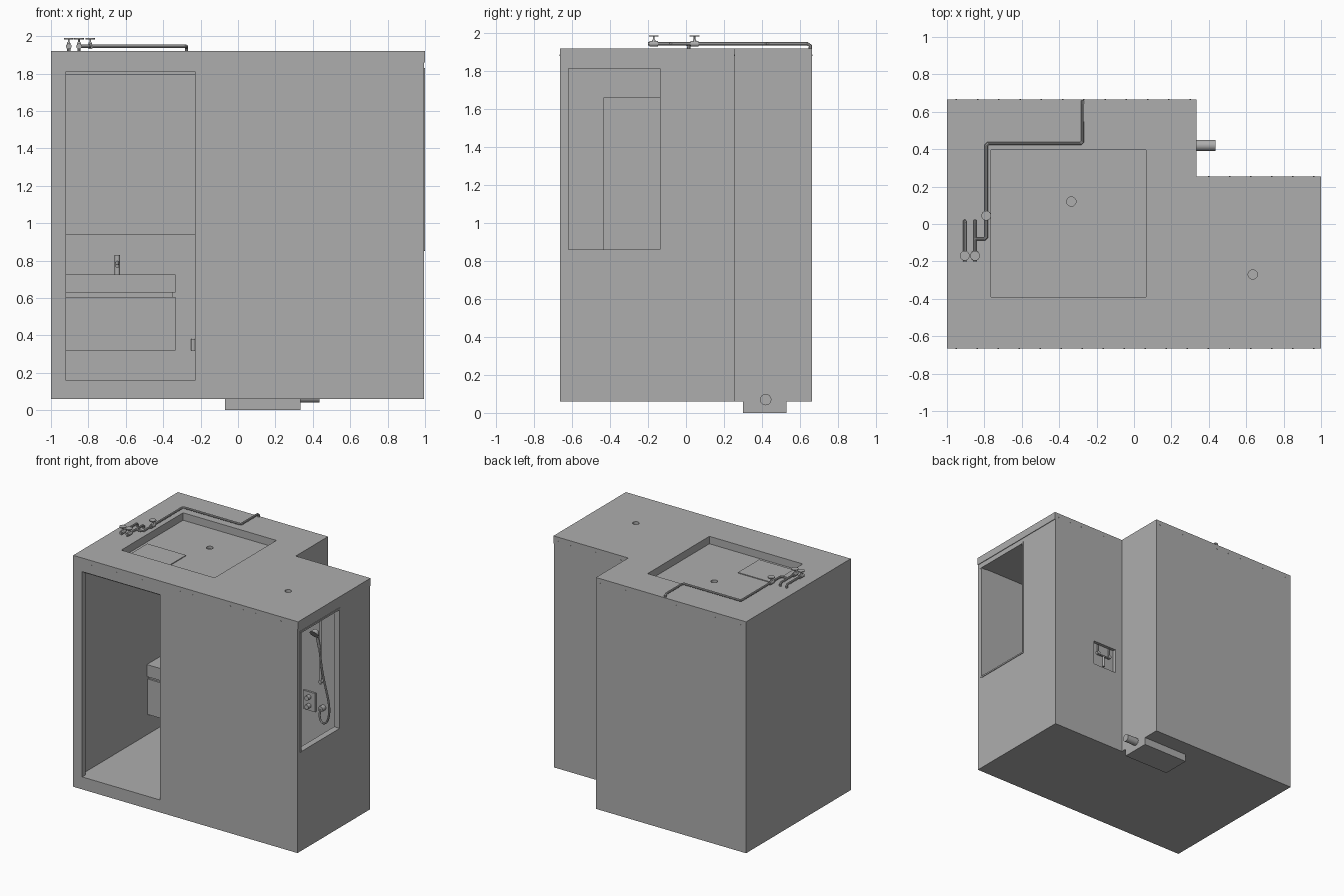
import bpy, bmesh
from mathutils import Vector

cube = bpy.data.objects.get("Cube")
if cube:
    bpy.data.objects.remove(cube, do_unlink=True)

GREY = bpy.data.materials.new("plain_grey")
GREY.use_nodes = True
GREY.diffuse_color = (0.42, 0.42, 0.42, 1)
GREY.node_tree.nodes["Principled BSDF"].inputs["Base Color"].default_value = GREY.diffuse_color


def add_mesh(name, bm):
    bmesh.ops.recalc_face_normals(bm, faces=bm.faces)
    me = bpy.data.meshes.new(name)
    bm.to_mesh(me)
    bm.free()
    me.materials.append(GREY)
    ob = bpy.data.objects.new(name, me)
    bpy.context.collection.objects.link(ob)
    return ob


def activate(ob):
    bpy.ops.object.select_all(action='DESELECT')
    ob.select_set(True)
    bpy.context.view_layer.objects.active = ob


def prism(name, outline, z0, z1):
    bm = bmesh.new()
    face = bm.faces.new([bm.verts.new((x, y, z0)) for x, y in outline])
    up = bmesh.ops.extrude_face_region(bm, geom=[face])["geom"]
    bmesh.ops.translate(bm, vec=(0, 0, z1 - z0),
                        verts=[v for v in up if isinstance(v, bmesh.types.BMVert)])
    return add_mesh(name, bm)


def box(name, x, y, z):
    return prism(name, [(x[0], y[0]), (x[1], y[0]), (x[1], y[1]), (x[0], y[1])], *z)


def rod(name, start, end, r, r2=None, sides=24):
    a, b = Vector(start), Vector(end)
    bm = bmesh.new()
    bmesh.ops.create_cone(bm, cap_ends=True, segments=sides, radius1=r,
                          radius2=r if r2 is None else r2, depth=(b - a).length)
    bmesh.ops.rotate(bm, verts=bm.verts, matrix=(b - a).to_track_quat('Z', 'Y').to_matrix())
    bmesh.ops.translate(bm, verts=bm.verts, vec=(a + b) / 2)
    ob = add_mesh(name, bm)
    activate(ob)
    bpy.ops.object.shade_smooth_by_angle()
    return ob


def pipe(name, points, r, smooth=False):
    cu = bpy.data.curves.new(name, 'CURVE')
    cu.dimensions = '3D'
    cu.bevel_depth, cu.bevel_resolution, cu.use_fill_caps = r, 2, True
    sp = cu.splines.new('NURBS' if smooth else 'POLY')
    sp.points.add(len(points) - 1)
    for p, co in zip(sp.points, points):
        p.co = (*co, 1)
    sp.use_endpoint_u = True
    cu.materials.append(GREY)
    ob = bpy.data.objects.new(name, cu)
    bpy.context.collection.objects.link(ob)
    activate(ob)
    bpy.ops.object.convert(target='MESH')
    bpy.ops.object.shade_smooth_by_angle()


def cut(target, *cutters):
    for c in cutters:
        c.hide_render = True
        mod = target.modifiers.new("cut", 'BOOLEAN')
        mod.operation, mod.solver, mod.object = 'DIFFERENCE', 'EXACT', c
        activate(target)
        bpy.ops.object.modifier_apply(modifier=mod.name)
        bpy.data.objects.remove(c, do_unlink=True)


def l_shape(right):
    return [(-1, -.665), (right, -.665), (right, .255), (.335, .255), (.335, .665), (-1, .665)]


# Room shell with its interior, doorway, window and service recess
shell = prism("wall_shell", l_shape(.995), .06, 1.86)
cut(shell,
    prism("room_cut", [(-.95, -.62), (.955, -.62), (.955, .2), (.3, .2), (.3, .63), (-.95, .63)],
          .16, 1.82),
    box("door_cut", (-.92, -.23), (-.7, -.6), (.16, 1.81)),
    box("window_cut", (.9, 1.1), (-.62, -.135), (.86, 1.815)),
    box("service_cut", (.4, .61), (.23, .3), (.73, .93)),
    rod("ceiling_outlet_cut", (-.335, .12, 1.84), (-.335, .12, 1.9), .025))

# Roof slab with a sunken rectangle
roof = prism("roof_slab", l_shape(1), 1.86, 1.92)
cut(roof,
    box("sunken_cut", (-.765, .065), (-.39, .395), (1.8, 2)),
    rod("roof_outlet_cut", (.635, -.27, 1.89), (.635, -.27, 2), .025))
box("roof_hatch", (-.74, -.395), (-.365, -.095), (1.855, 1.866))

# Door lintel and window frame
box("door_lintel", (-.92, -.23), (-.645, -.62), (1.795, 1.812))
box("window_head", (.95, 1), (-.635, -.125), (1.815, 1.83))
box("window_sill", (.95, 1), (-.62, -.125), (.85, .862))
for y in (-.625, -.13):
    box("window_jamb", (.95, 1), (y - .006, y + .006), (.855, 1.82))

# Drain box and outlet below the floor
box("drain_box", (-.07, .335), (.3, .53), (0, .065))
rod("drain_outlet", (.3, .42, .07), (.435, .42, .07), .03)

# Small fixings along the top of the walls
for y, x0, x1, side in ((-.665, -.95, .96, -1), (.255, .4, .96, 1), (.665, -.95, .3, 1)):
    n = round((x1 - x0) / .11)
    for i in range(n + 1):
        x = x0 + (x1 - x0) * i / n
        rod("fixing", (x, y, 1.885), (x, y + side * .002, 1.885), .004, sides=8)

# Supply pipes and valves on the roof
pipe("main_pipe", [(-.85, -.08, 1.945), (-.8, -.08, 1.945), (-.79, -.07, 1.945),
                   (-.79, .42, 1.945), (-.78, .43, 1.945), (-.285, .43, 1.945),
                   (-.275, .44, 1.945), (-.275, .64, 1.945), (-.275, .655, 1.935),
                   (-.275, .655, 1.915)], .009)
for x in (-.905, -.85):
    pipe("inlet_pipe", [(x, -.2, 1.945), (x, .005, 1.945), (x, .015, 1.935), (x, .015, 1.915)], .009)
for x, y in ((-.905, -.17), (-.85, -.17), (-.79, .045)):
    rod("valve_body", (x, y - .022, 1.945), (x, y + .022, 1.945), .015)
    rod("valve_bonnet", (x, y, 1.945), (x, y, 1.968), .014, .007)
    rod("valve_stem", (x, y, 1.96), (x, y, 1.99), .005)
    rod("valve_wheel", (x, y, 1.983), (x, y, 1.99), .026)

# Partition between wash room and shower
box("partition_side", (.1, .13), (-.62, -.435), (.16, 1.82))
box("partition_header", (.1, .13), (-.435, .2), (1.66, 1.82))

# Vanity, ledge and mirror
box("vanity_body", (-.95, -.335), (.21, .63), (.32, .605))
box("vanity_gap", (-.95, -.35), (.225, .63), (.605, .628))
box("vanity_top", (-.95, -.335), (.2, .63), (.628, .725))
box("wall_ledge", (-.95, .3), (.45, .63), (.16, .94))
box("mirror", (-.8, -.335), (.622, .63), (.94, 1.8))
rod("tap_body", (-.645, .4, .72), (-.645, .4, .83), .014)
rod("tap_spout", (-.645, .4, .79), (-.645, .3, .77), .01)

# Toilet
rod("toilet_bowl", (0, .3, .25), (0, .3, .48), .08, .14)
rod("toilet_seat", (0, .3, .48), (0, .3, .5), .145)
box("toilet_back", (-.1, .1), (.32, .46), (.25, .5))
box("flush_plate", (-.08, .08), (.443, .455), (.72, .83))
rod("paper_holder", (-.24, .44, .32), (-.24, .44, .38), .012)

# Shower fittings
box("shower_valve_plate", (.45, .556), (.185, .205), (.75, .9))
for z in (.79, .86):
    rod("shower_knob", (.503, .19, z), (.503, .15, z), .018)
rod("shower_rail", (.618, .165, 1.0), (.618, .165, 1.55), .009)
for z in (1.02, 1.53):
    rod("rail_bracket", (.618, .2, z), (.618, .155, z), .014)
rod("hand_shower_handle", (.618, .15, 1.3), (.618, .11, 1.44), .011)
rod("hand_shower_head", (.618, .115, 1.45), (.618, .085, 1.43), .02, .038)
rod("hose_outlet", (.62, .2, .8), (.62, .16, .8), .022)
pipe("shower_hose", [(.62, .16, .8), (.62, .13, .72), (.7, .13, .68), (.73, .14, .85),
                     (.66, .14, 1.05), (.63, .15, 1.2), (.618, .15, 1.3)], .008, True)

# Pipework in the service recess
for x in (.45, .56):
    pipe("service_pipe", [(x, .24, .92), (x, .24, .84), (.505, .24, .84)], .008)
    rod("service_valve", (x, .23, .85), (x, .252, .85), .014)
rod("service_outlet", (.505, .24, .84), (.505, .24, .75), .008)
